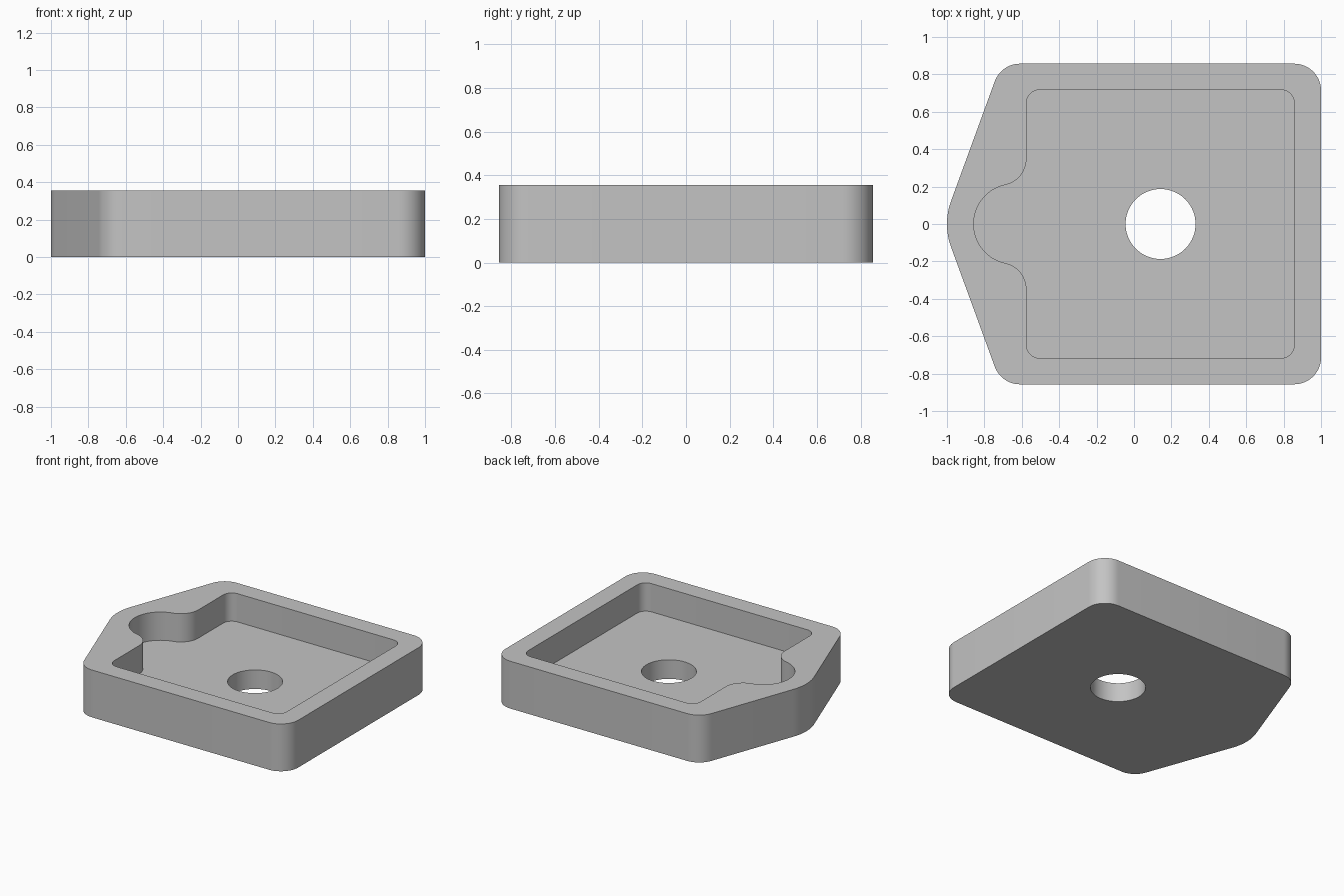
import bpy
import bmesh
from math import atan2, cos, sin, radians, sqrt, pi

if "Cube" in bpy.data.objects:
    bpy.data.objects.remove(bpy.data.objects["Cube"], do_unlink=True)

HEIGHT, FLOOR = 0.355, 0.143      # overall height, tray floor level
HALF = 0.857                      # half depth of the body
NOSE_X, NOSE_R = -0.643, 0.357    # rounded tip
LOBE_R = 0.214                    # finger recess, concentric with the tip


def arc(cx, cy, r, start, end, steps=12):
    """Points along an arc, angles in degrees."""
    angles = [radians(start + (end - start) * i / steps) for i in range(steps + 1)]
    return [(cx + r * cos(a), cy + r * sin(a)) for a in angles]


def mirrored(half):
    """Close a half outline (y >= 0) by mirroring it across the x axis."""
    return half + [(x, -y) for x, y in reversed(half) if abs(y) > 1e-5]


# Outer outline: two rounded back corners and a blunt nose
r = 0.143
outer = mirrored(arc(1 - r, HALF - r, r, 0, 90)
                 + arc(-0.61, HALF - r, r, 90, 160)
                 + arc(NOSE_X, 0, NOSE_R, 160, 180))

# Pocket outline: rounded square blended into the finger recess
left, right, side, c = -0.575, 0.857, 0.717, 0.07
bx = left - r
by = sqrt((LOBE_R + r) ** 2 - (bx - NOSE_X) ** 2)
touch = atan2(by, bx - NOSE_X) * 180 / pi
pocket = mirrored(arc(right - c, side - c, c, 0, 90)
                  + arc(left + c, side - c, c, 90, 180)
                  + arc(bx, by, r, 0, touch - 180)
                  + arc(NOSE_X, 0, LOBE_R, touch, 180, 24)[1:])

# Central through hole
hole = arc(0.142, 0, 0.187, 0, 360, 64)[:-1]

bm = bmesh.new()


def ring(outline, z):
    verts = [bm.verts.new((x, y, z)) for x, y in outline]
    edges = [bm.edges.new((verts[i - 1], v)) for i, v in enumerate(verts)]
    return verts, edges


def wall(low, high):
    a, b = low[0], high[0]
    for i in range(len(a)):
        bm.faces.new((a[i - 1], a[i], b[i], b[i - 1]))


def cap(*rings):
    edges = [e for ring_ in rings for e in ring_[1]]
    bmesh.ops.triangle_fill(bm, edges=edges, use_beauty=True, use_dissolve=False)


base, rim = ring(outer, 0), ring(outer, HEIGHT)
pocket_low, pocket_high = ring(pocket, FLOOR), ring(pocket, HEIGHT)
hole_low, hole_high = ring(hole, 0), ring(hole, FLOOR)

# Flat surfaces: underside, pocket floor, rim
cap(base, hole_low)
cap(pocket_low, hole_high)
cap(rim, pocket_high)

# Upright surfaces
wall(base, rim)
wall(pocket_low, pocket_high)
wall(hole_low, hole_high)
bmesh.ops.recalc_face_normals(bm, faces=bm.faces[:])

mesh = bpy.data.meshes.new("tray_body")
bm.to_mesh(mesh)
bm.free()
tray = bpy.data.objects.new("tray_body", mesh)
bpy.context.collection.objects.link(tray)

# Plain grey material
grey = bpy.data.materials.new("plain grey")
grey.use_nodes = True
colour = (0.55, 0.55, 0.55, 1)
grey.diffuse_color = colour
grey.node_tree.nodes["Principled BSDF"].inputs["Base Color"].default_value = colour
mesh.materials.append(grey)

# Smooth curved walls, crisp edges
bpy.ops.object.select_all(action="DESELECT")
tray.select_set(True)
bpy.context.view_layer.objects.active = tray
bpy.ops.object.shade_smooth_by_angle(angle=radians(30))
